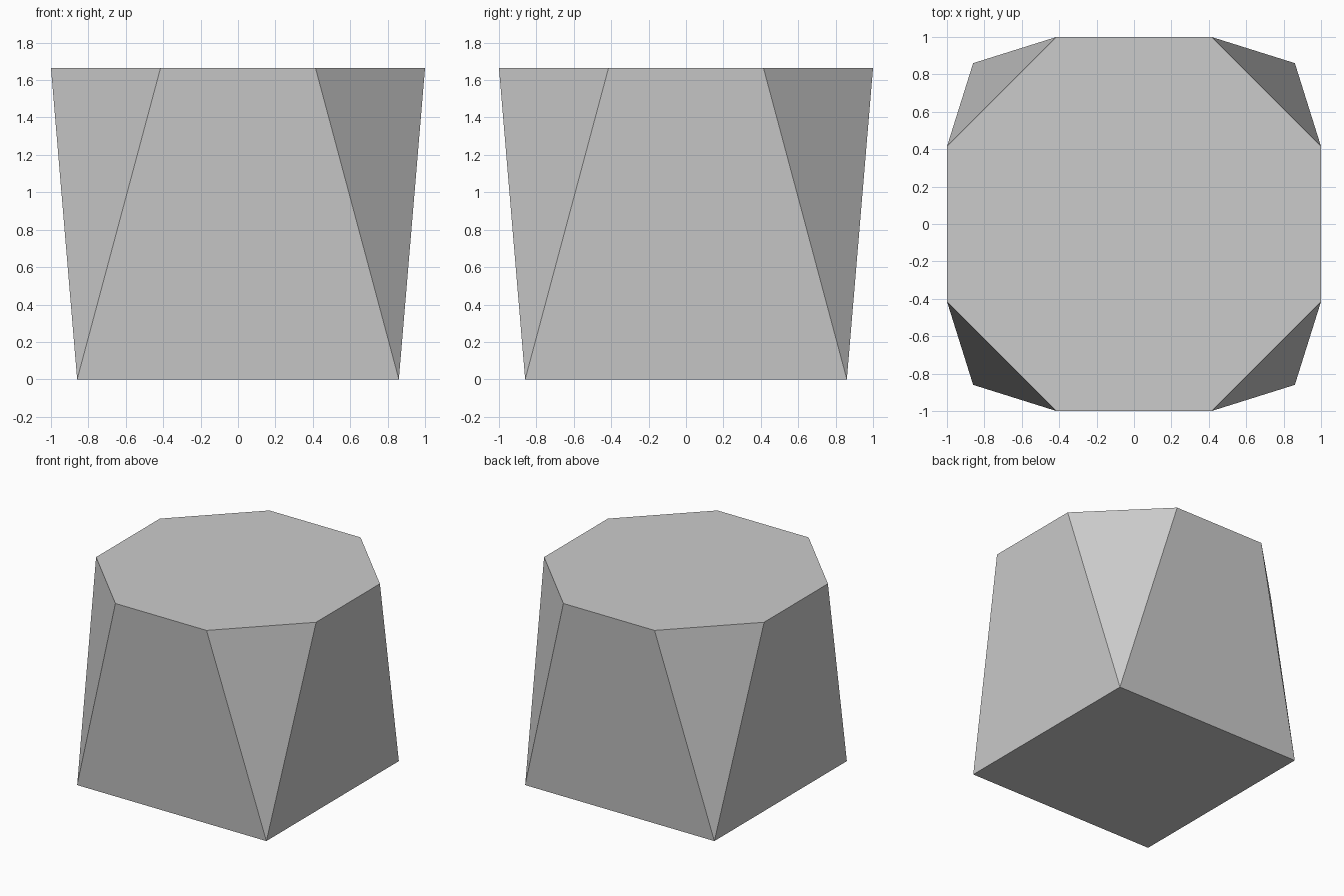
import bpy
import bmesh
from math import tan, pi

cube = bpy.data.objects.get("Cube")
if cube:
    bpy.data.objects.remove(cube, do_unlink=True)

HEIGHT = 1.665
BASE = 0.86           # half width of the square base
TOP = 1.0             # half width of the octagonal top
CUT = TOP * tan(pi / 8)

# Plain grey material
grey = bpy.data.materials.new("light grey")
grey.use_nodes = True
colour = (0.6, 0.6, 0.6, 1.0)
grey.diffuse_color = colour
grey.node_tree.nodes["Principled BSDF"].inputs["Base Color"].default_value = colour

# Square base, counter-clockwise, and two top corners above each base corner
bm = bmesh.new()
base, top = [], []
for sx, sy in ((-1, -1), (1, -1), (1, 1), (-1, 1)):
    base.append(bm.verts.new((sx * BASE, sy * BASE, 0)))
    pair = [(sx * TOP, sy * CUT, HEIGHT), (sx * CUT, sy * TOP, HEIGHT)]
    if sx * sy < 0:
        pair.reverse()
    top += [bm.verts.new(p) for p in pair]

# Corner triangles alternate with sloping side panels
for i in range(4):
    j = (i + 1) % 4
    bm.faces.new((base[i], top[2 * i + 1], top[2 * i]))
    bm.faces.new((base[i], base[j], top[2 * j], top[2 * i + 1]))
bm.faces.new(top)
bm.faces.new(base[::-1])
bmesh.ops.recalc_face_normals(bm, faces=bm.faces)

mesh = bpy.data.meshes.new("faceted_block")
bm.to_mesh(mesh)
bm.free()
mesh.materials.append(grey)
block = bpy.data.objects.new("faceted_block", mesh)
bpy.context.collection.objects.link(block)
